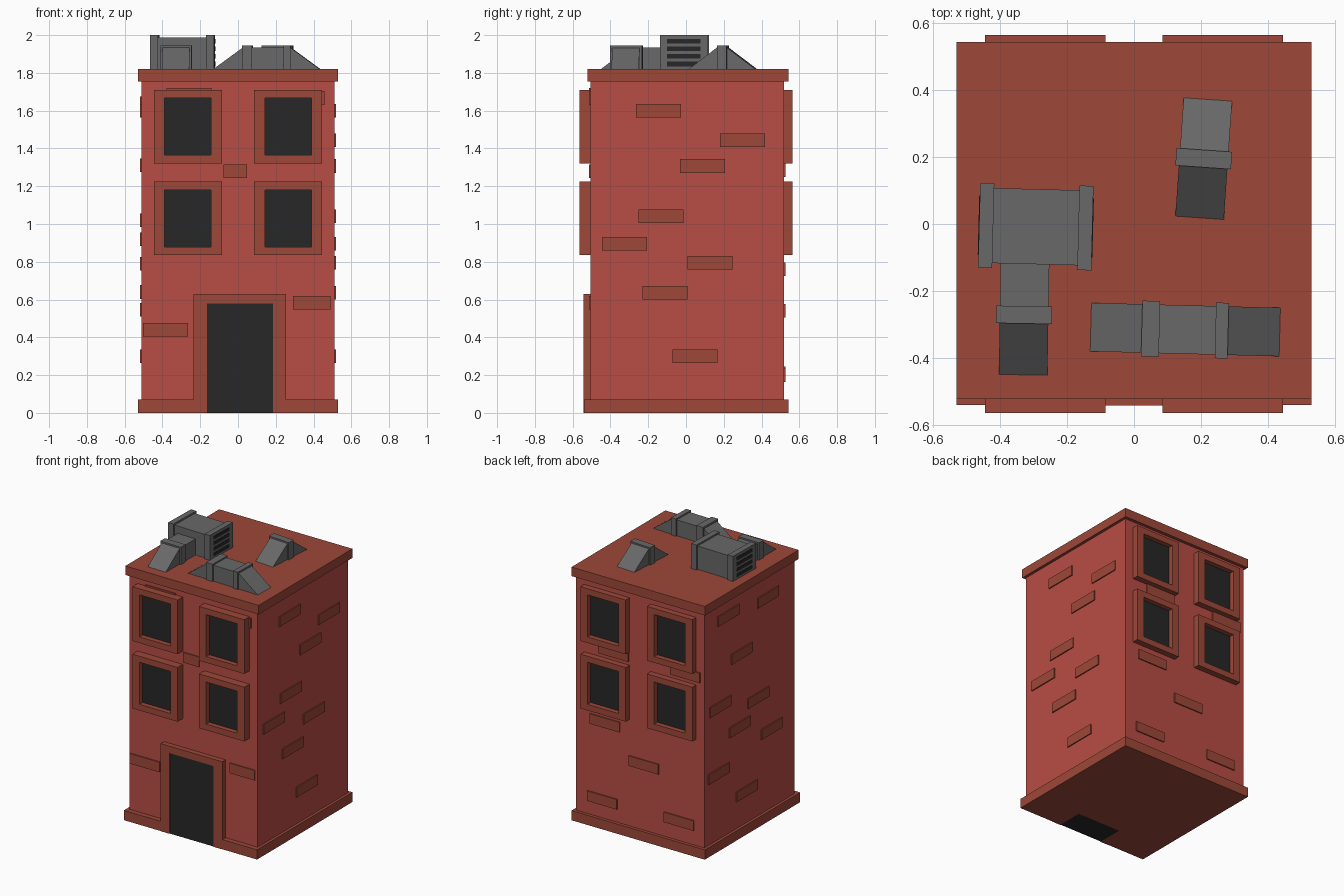
import bpy, bmesh
from math import radians
from mathutils import Matrix, Vector

if "Cube" in bpy.data.objects:
    bpy.data.objects.remove(bpy.data.objects["Cube"])


def material(name, rgb):
    m = bpy.data.materials.new(name)
    m.diffuse_color = (*rgb, 1)
    m.use_nodes = True
    m.node_tree.nodes["Principled BSDF"].inputs["Base Color"].default_value = m.diffuse_color
    return m


RED = material("brick_red", (0.48, 0.073, 0.058))
TRIM = material("trim_brown", (0.34, 0.065, 0.04))
DARK = material("dark_opening", (0.02, 0.02, 0.02))
METAL = material("metal", (0.14, 0.14, 0.14))


def finish(name, bm, *mats):
    bmesh.ops.recalc_face_normals(bm, faces=bm.faces)
    me = bpy.data.meshes.new(name)
    bm.to_mesh(me)
    bm.free()
    for m in mats:
        me.materials.append(m)
    ob = bpy.data.objects.new(name, me)
    bpy.context.collection.objects.link(ob)
    return ob


def box(name, x, y, z, mat):
    bm = bmesh.new()
    size = (x[1] - x[0], y[1] - y[0], z[1] - z[0])
    mid = Vector((sum(x), sum(y), sum(z))) / 2
    bmesh.ops.create_cube(bm, size=1, matrix=Matrix.Translation(mid) @ Matrix.Diagonal((*size, 1)))
    return finish(name, bm, mat)


def prism(name, pts, vec, mat):
    """Extrude a flat outline of 3D points along vec."""
    bm = bmesh.new()
    f = bm.faces.new([bm.verts.new(p) for p in pts])
    ext = bmesh.ops.extrude_face_region(bm, geom=[f])["geom"]
    bmesh.ops.translate(bm, verts=[v for v in ext if isinstance(v, bmesh.types.BMVert)], vec=vec)
    return finish(name, bm, mat)


def place(parts, x, y, angle):
    """Turn parts about their own z and set them on the roof."""
    for ob in parts:
        ob.matrix_world = Matrix.Translation((x, y, 1.82)) @ Matrix.Rotation(radians(angle), 4, "Z")


# Walls, roof slab and plinth (notched for the doorway)
box("walls", (-0.51, 0.51), (-0.505, 0.52), (0.06, 1.78), RED)
box("roof_slab", (-0.53, 0.53), (-0.522, 0.543), (1.755, 1.82), TRIM)
plinth = [(-0.53, -0.54), (-0.165, -0.54), (-0.165, -0.35), (0.185, -0.35),
          (0.185, -0.54), (0.53, -0.54), (0.53, 0.543), (-0.53, 0.543)]
prism("plinth", [(x, y, 0) for x, y in plinth], (0, 0, 0.07), TRIM)

# Door frame and dark doorway
frame = [(-0.235, 0.0), (-0.235, 0.63), (0.255, 0.63), (0.255, 0.0),
         (0.185, 0.0), (0.185, 0.58), (-0.165, 0.58), (-0.165, 0.0)]
prism("door_frame", [(x, -0.542, z) for x, z in frame], (0, 0.05, 0), TRIM)
box("doorway", (-0.165, 0.185), (-0.538, -0.35), (0, 0.58), DARK)


# Windows: a thick frame with a sunken dark pane, front and back
def window(name, x, z, y_wall, side):
    bm = bmesh.new()
    y_out = side * 0.564
    m = Matrix.Translation((x, (y_out + y_wall) / 2, z)) @ Matrix.Diagonal((0.36, abs(y_out - y_wall), 0.39, 1))
    bmesh.ops.create_cube(bm, size=1, matrix=m)
    bm.normal_update()
    f = max(bm.faces, key=lambda f: f.normal.y * side)
    bmesh.ops.inset_individual(bm, faces=[f], thickness=0.05)
    for v in f.verts:
        v.co.x = x + (0.123 if v.co.x > x else -0.123)
        v.co.z = z + (0.151 if v.co.z > z else -0.151)
    pane = bmesh.ops.extrude_discrete_faces(bm, faces=[f])["faces"][0]
    bmesh.ops.translate(bm, verts=pane.verts, vec=(0, -side * 0.035, 0))
    pane.material_index = 1
    finish(name, bm, TRIM, DARK)


for side, y_wall, label in ((-1, -0.5, "front"), (1, 0.515, "back")):
    for x in (-0.265, 0.265):
        for z in (1.03, 1.515):
            window(f"{label}_window", x, z, y_wall, side)

# Loose bricks, listed as (centre along wall, centre height)
B, H, D = 0.119, 0.036, 0.008
right = [(-0.145, 1.6), (0.3, 1.443), (0.087, 1.307), (-0.133, 1.042),
         (-0.325, 0.895), (0.128, 0.795), (-0.11, 0.635), (0.048, 0.3)]
left = [(0.25, 1.64), (-0.2, 1.6), (0.1, 1.31), (0.34, 1.02), (-0.09, 0.92),
        (0.12, 0.79), (-0.24, 0.64), (0.36, 0.545), (0.04, 0.3)]
back = [(0.28, 0.76), (-0.03, 0.54), (0.3, 0.2), (-0.31, 0.21), (-0.36, 1.285), (0.21, 1.285)]
front = [(-0.385, 0.44), (0.39, 0.583), (-0.015, 1.28), (-0.26, 1.685), (0.34, 1.667)]
for y, z in right:
    box("right_brick", (0.49, 0.51 + D), (y - B, y + B), (z - H, z + H), TRIM)
for y, z in left:
    box("left_brick", (-0.51 - D, -0.49), (y - B, y + B), (z - H, z + H), TRIM)
for x, z in back:
    box("back_brick", (x - B, x + B), (0.5, 0.52 + D), (z - H, z + H), TRIM)
for x, z in front:
    w = 0.1 if z == 0.583 else 0.063 if z == 1.28 else B
    box("front_brick", (x - w, x + w), (-0.505 - D, -0.49), (z - H, z + H), TRIM)


# Roof ducts: side profile along local x, with collars
def duct(name, profile, collars):
    parts = [prism(name, [(u, -0.0725, z) for u, z in profile], (0, 0.145, 0), METAL)]
    for a, b in collars:
        parts.append(box(name + "_collar", (a, b), (-0.083, 0.083), (0, 0.125), METAL))
    return parts


T = 0.115
place(duct("long_duct", [(-0.282, 0), (-0.125, T), (0.125, T), (0.282, 0)],
           [(-0.13, -0.077), (0.09, 0.128)]), 0.153, -0.315, -1.5)
place(duct("short_duct", [(-0.177, 0), (-0.025, T), (0.025, T), (0.177, 0)],
           [(-0.026, 0.026)]), 0.208, 0.195, 86)
place(duct("unit_duct", [(-0.165, 0), (-0.01, T), (0.2, T), (0.2, 0)],
           [(-0.012, 0.04)]), -0.328, -0.285, 89)

# Air unit with end plates and louvres on both ends
unit = [box("air_unit", (-0.14, 0.14), (-0.112, 0.112), (0, 0.168), METAL)]
for s in (-1, 1):
    unit.append(box("unit_end_plate", sorted((s * 0.127, s * 0.169)), (-0.126, 0.126), (0, 0.18), METAL))
    for z in (0.027, 0.067, 0.107, 0.147):
        unit.append(box("unit_louvre", sorted((s * 0.16, s * 0.171)), (-0.088, 0.088),
                        (z - 0.012, z + 0.012), DARK))
place(unit, -0.293, -0.008, -1.5)
